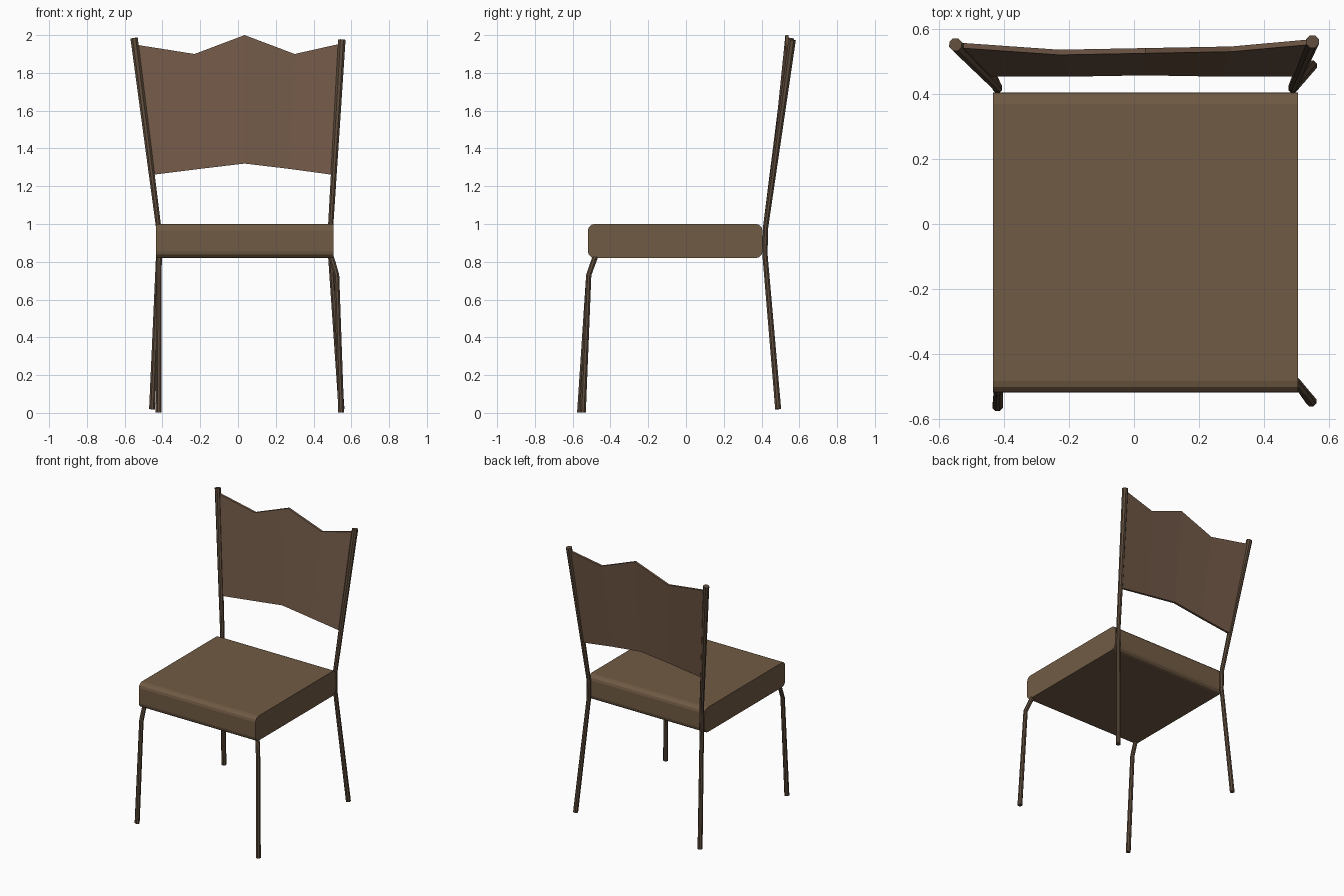
import bpy, bmesh, math
from mathutils import Vector

if "Cube" in bpy.data.objects:
    bpy.data.objects.remove(bpy.data.objects["Cube"])


def material(name, rgb):
    m = bpy.data.materials.new(name)
    m.diffuse_color = (*rgb, 1.0)
    m.use_nodes = True
    m.node_tree.nodes["Principled BSDF"].inputs["Base Color"].default_value = m.diffuse_color
    return m


CUSHION = material("cushion_brown", (0.165, 0.105, 0.058))
PANEL = material("panel_brown", (0.165, 0.098, 0.062))
FRAME = material("frame_brown", (0.11, 0.072, 0.045))


def finish(bm, name, mat):
    bmesh.ops.recalc_face_normals(bm, faces=bm.faces)
    me = bpy.data.meshes.new(name)
    bm.to_mesh(me)
    bm.free()
    me.materials.append(mat)
    ob = bpy.data.objects.new(name, me)
    bpy.context.collection.objects.link(ob)
    return ob


def tube(name, path, sides=8):
    """Capped tube through (x, y, z, radius) points."""
    bm = bmesh.new()
    pts = [Vector(p[:3]) for p in path]
    rings = []
    for i, p in enumerate(pts):
        t = (pts[min(i + 1, len(pts) - 1)] - pts[max(i - 1, 0)]).normalized()
        u = Vector((0, 1, 0)).cross(t).normalized()
        v = t.cross(u)
        r = path[i][3]
        rings.append([bm.verts.new(p + r * (math.cos(a) * u + math.sin(a) * v))
                      for a in (math.tau * (k + 0.5) / sides for k in range(sides))])
    for a, b in zip(rings, rings[1:]):
        for k in range(sides):
            n = (k + 1) % sides
            bm.faces.new((a[k], a[n], b[n], b[k]))
    bm.faces.new(rings[0])
    bm.faces.new(rings[-1])
    return finish(bm, name, FRAME)


# Seat: block with only its long sideways edges rounded
bm = bmesh.new()
bmesh.ops.create_cube(bm, size=1)
for v in bm.verts:
    v.co = Vector((0.035 + v.co.x * 0.94, -0.057 + v.co.y * 0.925, 0.91 + v.co.z * 0.18))
along_x = [e for e in bm.edges if abs(e.verts[0].co.x - e.verts[1].co.x) > 0.5]
bmesh.ops.bevel(bm, geom=along_x, offset=0.035, segments=3, profile=0.5, affect='EDGES')
finish(bm, "seat", CUSHION)

# Back posts, each running down into a rear leg
for side, top, xs, foot in (
        ("left", (-0.55, 0.553, 1.983), -0.42, (-0.455, 0.488, 0.02)),
        ("right", (0.55, 0.562, 1.975), 0.49, (0.548, 0.488, 0.02))):
    tube("back_post_" + side, [(*top, 0.021), (xs, 0.421, 0.98, 0.015),
                               (xs, 0.418, 0.84, 0.015), (*foot, 0.017)])

# Front legs, bent just under the seat
for side, xs, xb, foot in (
        ("left", -0.417, -0.418, (-0.42, -0.561, 0.002)),
        ("right", 0.488, 0.522, (0.546, -0.546, 0.002))):
    tube("front_leg_" + side, [(xs, -0.475, 0.84, 0.015), (xs + (xb - xs) * 0.4, -0.49, 0.80, 0.015),
                               (xb, -0.515, 0.73, 0.015), (*foot, 0.017)])

# Back panel columns: x top, y top, z top, x bottom, y bottom, z bottom
columns = [(-0.545, 0.543, 1.95, -0.455, 0.455, 1.26),
           (-0.23, 0.521, 1.90, -0.20, 0.454, 1.292),
           (0.035, 0.526, 2.00, 0.035, 0.458, 1.32),
           (0.30, 0.531, 1.90, 0.27, 0.454, 1.292),
           (0.545, 0.553, 1.955, 0.505, 0.455, 1.26)]
bm = bmesh.new()
verts = [(bm.verts.new(c[:3]), bm.verts.new(c[3:])) for c in columns]
for a, b in zip(verts, verts[1:]):
    bm.faces.new((a[0], a[1], b[1], b[0]))
# thicken towards the rear
front = list(bm.faces)
new = bmesh.ops.extrude_face_region(bm, geom=front, use_keep_orig=True)
bmesh.ops.translate(bm, vec=(0, 0.016, 0),
                    verts=[g for g in new["geom"] if isinstance(g, bmesh.types.BMVert)])
finish(bm, "back_panel", PANEL)
